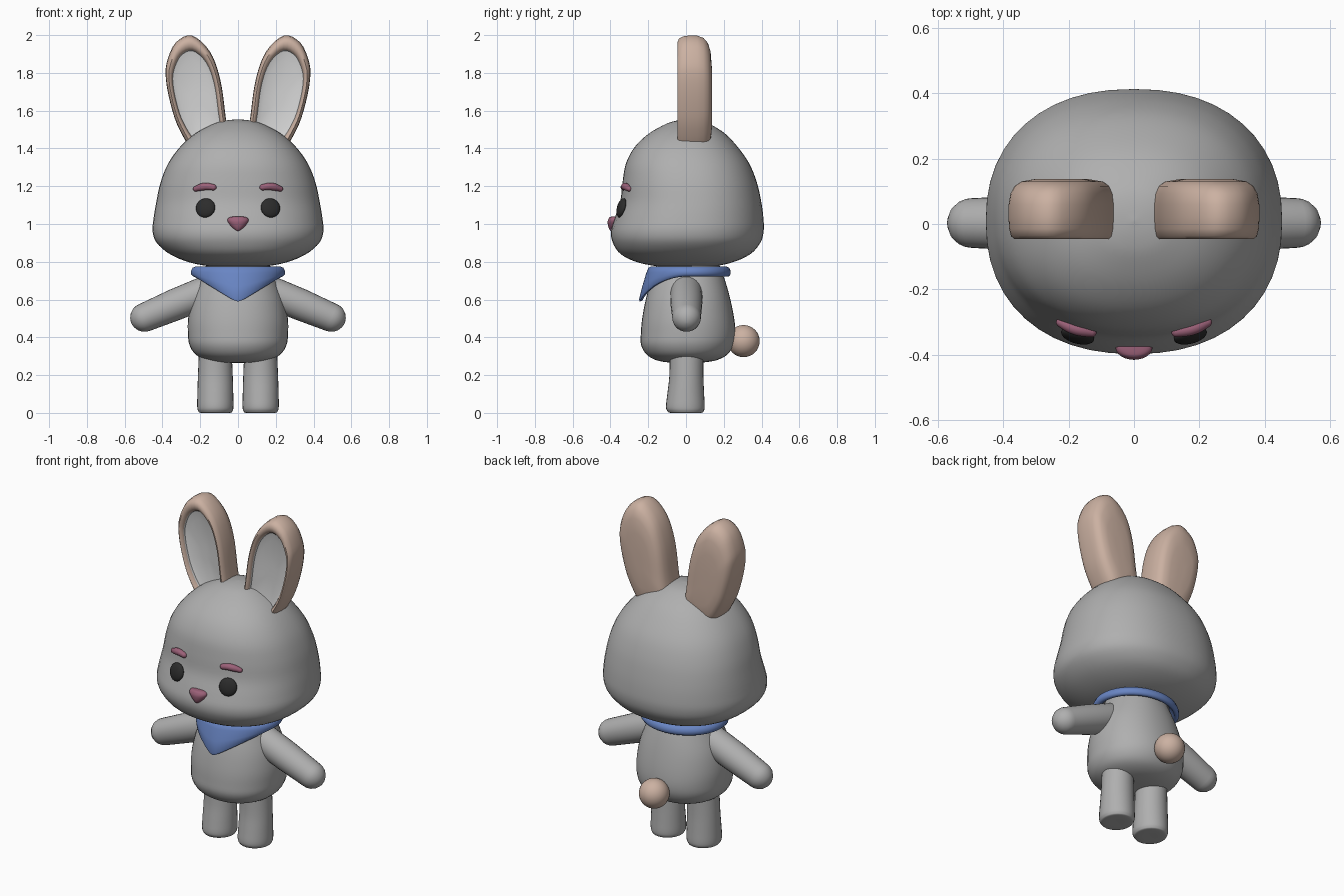
import bpy, bmesh, math
from mathutils import Vector

if "Cube" in bpy.data.objects:
    bpy.data.objects.remove(bpy.data.objects["Cube"])


def material(name, rgb):
    m = bpy.data.materials.new(name)
    m.diffuse_color = (*rgb, 1)
    m.use_nodes = True
    m.node_tree.nodes["Principled BSDF"].inputs["Base Color"].default_value = m.diffuse_color
    return m


GREY = material("grey fur", (0.43, 0.43, 0.43))
BEIGE = material("beige fur", (0.60, 0.44, 0.36))
PALE = material("pale inner ear", (0.66, 0.66, 0.66))
BLUE = material("blue cloth", (0.14, 0.235, 0.55))
PINK = material("dusty pink", (0.33, 0.12, 0.19))
BLACK = material("eye black", (0.025, 0.025, 0.025))


def spline(pts, steps, closed=False):
    """Catmull-Rom resampling of tuples of any length."""
    n, out = len(pts), []
    get = (lambda i: pts[i % n]) if closed else (lambda i: pts[min(max(i, 0), n - 1)])
    for i in range(n if closed else n - 1):
        for s in range(steps):
            t = s / steps
            out.append(tuple(
                0.5 * (2 * b + (c - a) * t + (2 * a - 5 * b + 4 * c - d) * t * t
                       + (3 * b - a - 3 * c + d) * t ** 3)
                for a, b, c, d in zip(get(i - 1), get(i), get(i + 1), get(i + 2))))
    return out if closed else out + [pts[-1]]


def skin(name, rings, mats, rule=None, loop=False, angle=50):
    """Bridge rings of points; cap the ends unless the rings form a loop."""
    bm = bmesh.new()
    vr = [[bm.verts.new(p) for p in r] for r in rings]
    pairs = list(zip(vr, vr[1:])) + ([(vr[-1], vr[0])] if loop else [])
    for k, (a, b) in enumerate(pairs):
        for i in range(len(a)):
            j = (i + 1) % len(a)
            f = bm.faces.new((a[i], a[j], b[j], b[i]))
            f.material_index = rule(k) if rule else 0
    if not loop:
        bm.faces.new(vr[0][::-1])
        bm.faces.new(vr[-1]).material_index = len(mats) - 1
    bmesh.ops.recalc_face_normals(bm, faces=bm.faces)
    me = bpy.data.meshes.new(name)
    bm.to_mesh(me)
    bm.free()
    for m in mats:
        me.materials.append(m)
    ob = bpy.data.objects.new(name, me)
    bpy.context.collection.objects.link(ob)
    smooth(ob, angle)
    return ob


def smooth(ob, angle=50):
    bpy.ops.object.select_all(action='DESELECT')
    ob.select_set(True)
    bpy.context.view_layer.objects.active = ob
    bpy.ops.object.shade_smooth_by_angle(angle=math.radians(angle))


def loft(name, rows, mat, cx=0, n=2.0, seg=40, steps=4):
    """Stack of rounded sections; rows are (z, half width, front y, back y)."""
    rings = []
    for z, rx, yf, yb in spline(rows, steps):
        rx, ry, cy = max(rx, 0.003), max((yb - yf) / 2, 0.003), (yf + yb) / 2
        ring = []
        for i in range(seg):
            c, s = math.cos(2 * math.pi * i / seg), math.sin(2 * math.pi * i / seg)
            ring.append((cx + rx * math.copysign(abs(c) ** (2 / n), c),
                         cy + ry * math.copysign(abs(s) ** (2 / n), s), z))
        rings.append(ring)
    return skin(name, rings, [mat])


def tube(name, path, mat, seg=20):
    """Round-ended tube along (x, y, z, radius) points."""
    pts = [Vector(p[:3]) for p in path]
    rad = [p[3] for p in path]
    d0, d1 = (pts[1] - pts[0]).normalized(), (pts[-1] - pts[-2]).normalized()
    angles = [math.radians(a) for a in (4, 20, 40, 60, 76)]
    sec = [(pts[0] - d0 * rad[0] * math.cos(a), rad[0] * math.sin(a)) for a in angles]
    sec += list(zip(pts, rad))
    sec += [(pts[-1] + d1 * rad[-1] * math.cos(a), rad[-1] * math.sin(a)) for a in angles[::-1]]
    rings = []
    for i, (p, r) in enumerate(sec):
        t = (sec[min(i + 1, len(sec) - 1)][0] - sec[max(i - 1, 0)][0]).normalized()
        u = t.cross(Vector((0, 1, 0))).normalized()
        v = t.cross(u)
        rings.append([p + r * (math.cos(2 * math.pi * k / seg) * u
                               + math.sin(2 * math.pi * k / seg) * v) for k in range(seg)])
    return skin(name, rings, [mat])


def ball(name, loc, size, mat, rot=(0, 0, 0)):
    bpy.ops.mesh.primitive_uv_sphere_add(segments=32, ring_count=16, location=loc, rotation=rot)
    ob = bpy.context.object
    ob.name = name
    ob.scale = size
    ob.data.materials.append(mat)
    smooth(ob)
    return ob


# Head: broad low cheeks and a domed crown
loft("head", [
    (0.768, 0.0, 0.0, 0.0), (0.771, 0.11, -0.11, 0.11), (0.795, 0.25, -0.25, 0.24),
    (0.84, 0.36, -0.345, 0.34), (0.90, 0.43, -0.387, 0.393), (0.96, 0.452, -0.397, 0.411),
    (1.03, 0.447, -0.378, 0.410), (1.12, 0.432, -0.348, 0.398), (1.22, 0.41, -0.336, 0.375),
    (1.32, 0.37, -0.318, 0.335), (1.41, 0.305, -0.270, 0.272), (1.48, 0.225, -0.195, 0.205),
    (1.53, 0.13, -0.105, 0.125), (1.548, 0.065, -0.045, 0.07), (1.554, 0.0, 0.01, 0.01)],
    GREY, n=2.25, seg=48)

# Torso
loft("torso", [
    (0.265, 0.0, 0.0, 0.0), (0.267, 0.09, -0.09, 0.09), (0.28, 0.165, -0.16, 0.165),
    (0.31, 0.225, -0.21, 0.22), (0.36, 0.257, -0.238, 0.252), (0.42, 0.265, -0.239, 0.262),
    (0.50, 0.264, -0.232, 0.255), (0.60, 0.245, -0.213, 0.235), (0.70, 0.205, -0.185, 0.207),
    (0.80, 0.16, -0.15, 0.17)], GREY, n=2.15)

# Ear: smooth outline swept from a rounded back, over the rim, into a pale recess
outline = spline([
    (0.055, 1.45), (0.067, 1.58), (0.095, 1.77), (0.15, 1.915), (0.245, 1.998),
    (0.33, 1.96), (0.376, 1.86), (0.382, 1.77), (0.357, 1.635), (0.31, 1.50),
    (0.22, 1.37), (0.10, 1.37)], 4, closed=True)
EAR_ROWS = [(0.15, 0.138), (0.5, 0.137), (0.75, 0.130), (0.88, 0.116), (0.96, 0.093), (0.995, 0.06),
            (1.0, 0.02), (0.985, -0.015), (0.95, -0.037), (0.89, -0.046), (0.82, -0.042),
            (0.77, -0.026), (0.76, -0.015), (0.6, -0.004), (0.15, 0.0)]

# Paired parts, built for each side
for s, side in ((-1, "left"), (1, "right")):
    skin("ear_" + side,
         [[(s * (0.225 + (x - 0.225) * k), y, 1.66 + (z - 1.66) * k) for x, z in outline]
          for k, y in EAR_ROWS],
         [BEIGE, PALE], rule=lambda k: 1 if k >= 11 else 0)
    tube("arm_" + side, [(s * 0.17, 0.002, 0.64, 0.085), (s * 0.33, 0.002, 0.574, 0.084),
                         (s * 0.495, 0.003, 0.505, 0.076)], GREY, seg=28)
    loft("leg_" + side, [
        (0.0, 0.0, 0.0, 0.0), (0.0, 0.075, -0.08, 0.078), (0.01, 0.091, -0.099, 0.094),
        (0.035, 0.096, -0.106, 0.099), (0.10, 0.095, -0.099, 0.096),
        (0.20, 0.092, -0.088, 0.092), (0.34, 0.086, -0.086, 0.092)], GREY, cx=s * 0.12, seg=28)
    ball("eye_" + side, (s * 0.172, -0.341, 1.085), (0.052, 0.022, 0.052), BLACK,
         (-0.25, 0, s * 0.25))
    tube("eyebrow_" + side, spline([
        (s * 0.130, -0.330, 1.194, 0.016), (s * 0.165, -0.324, 1.199, 0.019),
        (s * 0.195, -0.314, 1.195, 0.019), (s * 0.224, -0.301, 1.186, 0.014)], 3), PINK, seg=14)

# Nose: rounded triangle
loft("nose", [
    (0.963, 0.0, -0.39, -0.39), (0.966, 0.014, -0.402, -0.36), (0.985, 0.036, -0.411, -0.35),
    (1.01, 0.053, -0.415, -0.345), (1.026, 0.055, -0.411, -0.345), (1.037, 0.04, -0.402, -0.35),
    (1.040, 0.0, -0.38, -0.37)], PINK, seg=24)

# Tail
ball("tail", (0, 0.305, 0.38), (0.085, 0.085, 0.085), BEIGE)

# Neckerchief: rolled collar whose hem dips to a point at the front
SEG = 72
rows = [(0.0, 0.775, 0.195), (0.0, 0.776, 0.222), (0.0, 0.768, 0.241), (0.1, 0.75, 0.249),
        (0.5, 0.735, 0.249), (0.95, 0.727, 0.243), (1.0, 0.722, 0.236),
        (0.98, 0.724, 0.222), (0.5, 0.735, 0.215), (0.0, 0.755, 0.195)]
rings = []
for drop, z, r in rows:
    ring = []
    for i in range(SEG):
        a = 2 * math.pi * i / SEG
        x, y = math.sin(a), -math.cos(a)
        f = max(0.0, 1 - math.sqrt(x * x + 0.006)) * 1.08 if y < 0 else 0.0
        f = f ** 1.05 * drop
        ring.append((r * x, 0.015 + r * 0.89 * y - 0.05 * f, z - 0.133 * f))
    rings.append(ring)
skin("neckerchief", rings, [BLUE], loop=True, angle=60)
